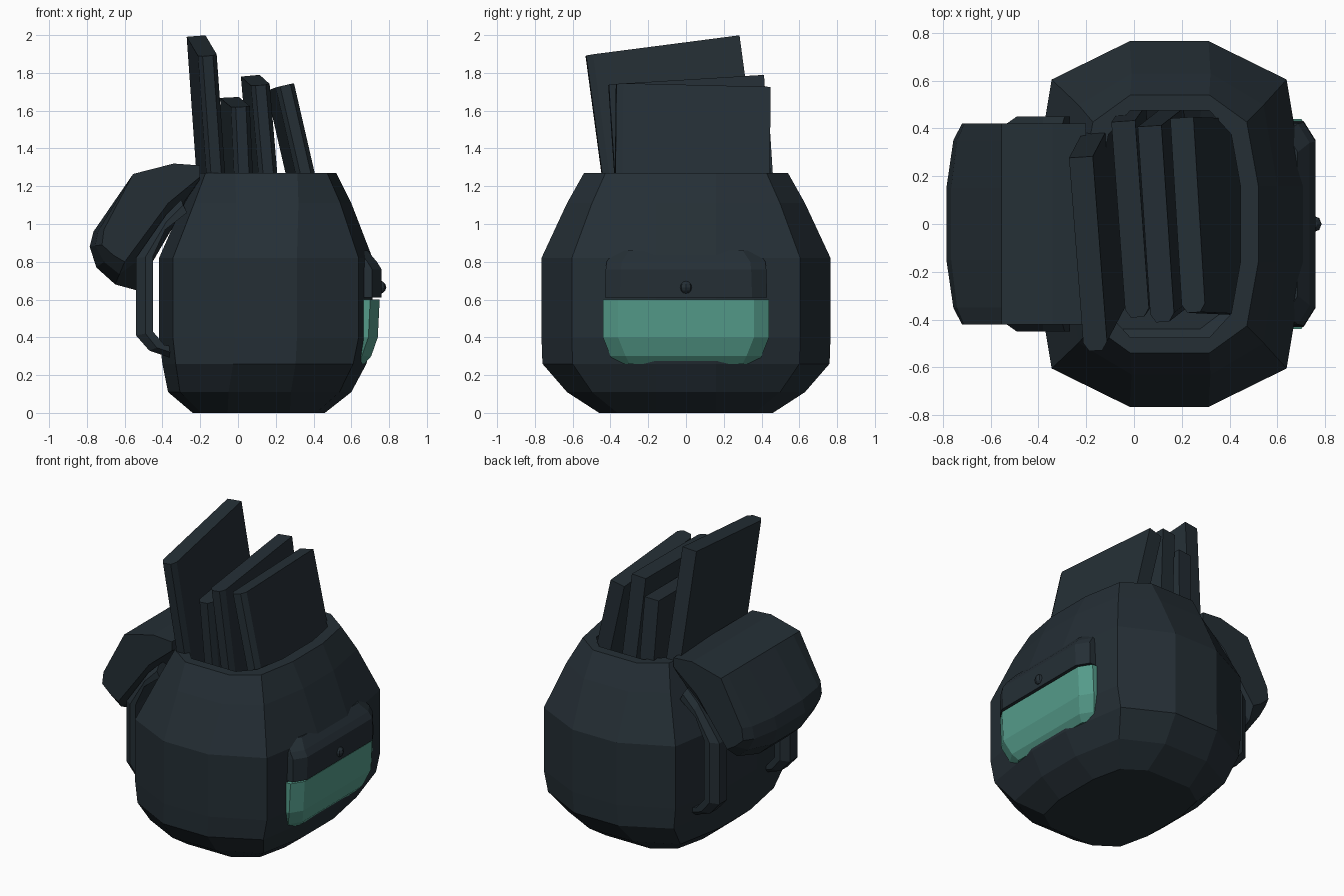
import bpy, bmesh
from mathutils import Vector, Matrix

if "Cube" in bpy.data.objects:
    bpy.data.objects.remove(bpy.data.objects["Cube"])


def material(name, col):
    m = bpy.data.materials.new(name)
    m.diffuse_color = (*col, 1)
    m.use_nodes = True
    m.node_tree.nodes["Principled BSDF"].inputs["Base Color"].default_value = m.diffuse_color
    return m


SLATE = material("dark_slate", (0.018, 0.028, 0.036))
GREEN = material("teal_green", (0.09, 0.33, 0.255))


def finish(bm, name, mat):
    bmesh.ops.recalc_face_normals(bm, faces=bm.faces)
    me = bpy.data.meshes.new(name)
    bm.to_mesh(me)
    bm.free()
    me.materials.append(mat)
    ob = bpy.data.objects.new(name, me)
    bpy.context.collection.objects.link(ob)
    return ob


def loft(name, rings, mat):
    """Skin a list of equal-length closed rings and cap both ends."""
    bm = bmesh.new()
    vs = [[bm.verts.new(p) for p in r] for r in rings]
    n = len(vs[0])
    for a, b in zip(vs, vs[1:]):
        for i in range(n):
            j = (i + 1) % n
            bm.faces.new((a[i], a[j], b[j], b[i]))
    bm.faces.new(vs[0])
    bm.faces.new(vs[-1])
    return finish(bm, name, mat)


# Bag body: twelve-sided rings up the outside, over the rim and down the inside
def bag_ring(z, cx, hx, hy):
    q = [(hx, 0.16), (0.87 * hx, 0.79 * hy), (0.165, hy)]
    half = q + [(-x, y) for x, y in reversed(q)]
    pts = half + [(-x, -y) for x, y in half]
    return [(cx + x, y, z) for x, y in pts]


loft("bag_body", [bag_ring(*r) for r in (
    (0.0, 0.11, 0.35, 0.46), (0.11, 0.115, 0.485, 0.63), (0.26, 0.14, 0.54, 0.76),
    (0.40, 0.147, 0.565, 0.765), (0.82, 0.147, 0.565, 0.765), (1.11, 0.155, 0.445, 0.63),
    (1.27, 0.15, 0.37, 0.54), (1.27, 0.15, 0.295, 0.475), (1.11, 0.155, 0.37, 0.56),
    (0.82, 0.147, 0.49, 0.69), (0.26, 0.147, 0.46, 0.68), (0.08, 0.11, 0.33, 0.44))], SLATE)


# Side pocket and its flap: chamfered plan outlines stacked in z
def pocket_ring(z, x, w, c=0.05):
    half = [(0.58, w), (x - c, w), (x, w - 0.08)]
    return [(px, py, z) for px, py in half + [(px, -py) for px, py in reversed(half)]]


loft("pocket", [pocket_ring(*r) for r in (
    (0.26, 0.67, 0.38), (0.30, 0.705, 0.40), (0.40, 0.74, 0.44), (0.60, 0.75, 0.44))], GREEN)
loft("pocket_flap", [pocket_ring(*r) for r in (
    (0.61, 0.76, 0.43), (0.76, 0.76, 0.425), (0.80, 0.735, 0.42), (0.86, 0.685, 0.38))], SLATE)

# Pocket button
bm = bmesh.new()
bmesh.ops.create_uvsphere(bm, u_segments=8, v_segments=6, radius=0.035,
                          matrix=Matrix.Translation((0.75, 0, 0.665)))
finish(bm, "pocket_button", SLATE)


# Side profiles (x, z) blended across y: used by the lid and the straps
def blend_loft(name, edge, mid, stations):
    rings = [[(a[0] + (b[0] - a[0]) * t, y, a[1] + (b[1] - a[1]) * t)
              for a, b in zip(edge, mid)] for y, t in stations]
    loft(name, rings, SLATE)


# Opened lid hanging over the back, with a rounded tip
lid_edge = [(-0.20, 1.31), (-0.34, 1.32), (-0.555, 1.265), (-0.71, 0.97), (-0.72, 0.89),
            (-0.66, 0.835), (-0.60, 0.80), (-0.37, 1.11), (-0.20, 1.25)]
lid_mid = [(-0.20, 1.31), (-0.34, 1.32), (-0.555, 1.265), (-0.765, 0.96), (-0.785, 0.88),
           (-0.75, 0.77), (-0.65, 0.68), (-0.54, 0.65), (-0.20, 1.23)]
blend_loft("lid", lid_edge, lid_mid, [(-0.42, 0), (-0.35, 0.55), (-0.15, 1),
                                      (0.15, 1), (0.35, 0.55), (0.42, 0)])

# Shoulder straps
inner = [(-0.34, 0.35), (-0.39, 0.36), (-0.45, 0.43), (-0.45, 0.83), (-0.385, 0.97), (-0.27, 1.06)]
outer = [(-0.30, 1.13), (-0.38, 1.05), (-0.54, 0.82), (-0.54, 0.41), (-0.47, 0.33), (-0.34, 0.285)]
soft = [(-0.29, 1.10), (-0.38, 1.01), (-0.49, 0.825), (-0.49, 0.42), (-0.43, 0.345), (-0.34, 0.315)]
for s, side in ((-1, "front"), (1, "rear")):
    blend_loft("strap_" + side, inner + soft, inner + outer,
               [(s * y, t) for y, t in ((0.30, 0), (0.335, 1), (0.415, 1), (0.45, 0))])


# Books: top edge runs from a (spine end) to b, leaning in x on the way down
def book(name, a, b, lean, thick=0.1, depth=1.1):
    a, b = Vector(a), Vector(b)
    u = (b - a).normalized()
    d = Vector((lean, 0, -1))
    d = (d - u * d.dot(u)).normalized()
    w = u.cross(d).normalized() * thick / 2
    c = u * 0.035
    top = [a + w * 0.55, a + c + w, b + w, b - w, a + c - w, a - w * 0.55]
    loft(name, [top, [p + d * depth for p in top]], SLATE)


book("book_tall", (-0.16, -0.53, 1.89), (-0.222, 0.28, 1.995), 0.08, depth=1.3)
book("book_short", (0.015, -0.39, 1.62), (-0.045, 0.43, 1.67), 0.05, depth=1.0)
book("book_middle", (0.12, -0.41, 1.735), (0.065, 0.41, 1.785), 0.09)
book("book_leaning", (0.25, -0.37, 1.735), (0.2, 0.445, 1.715), 0.23, depth=1.0)
